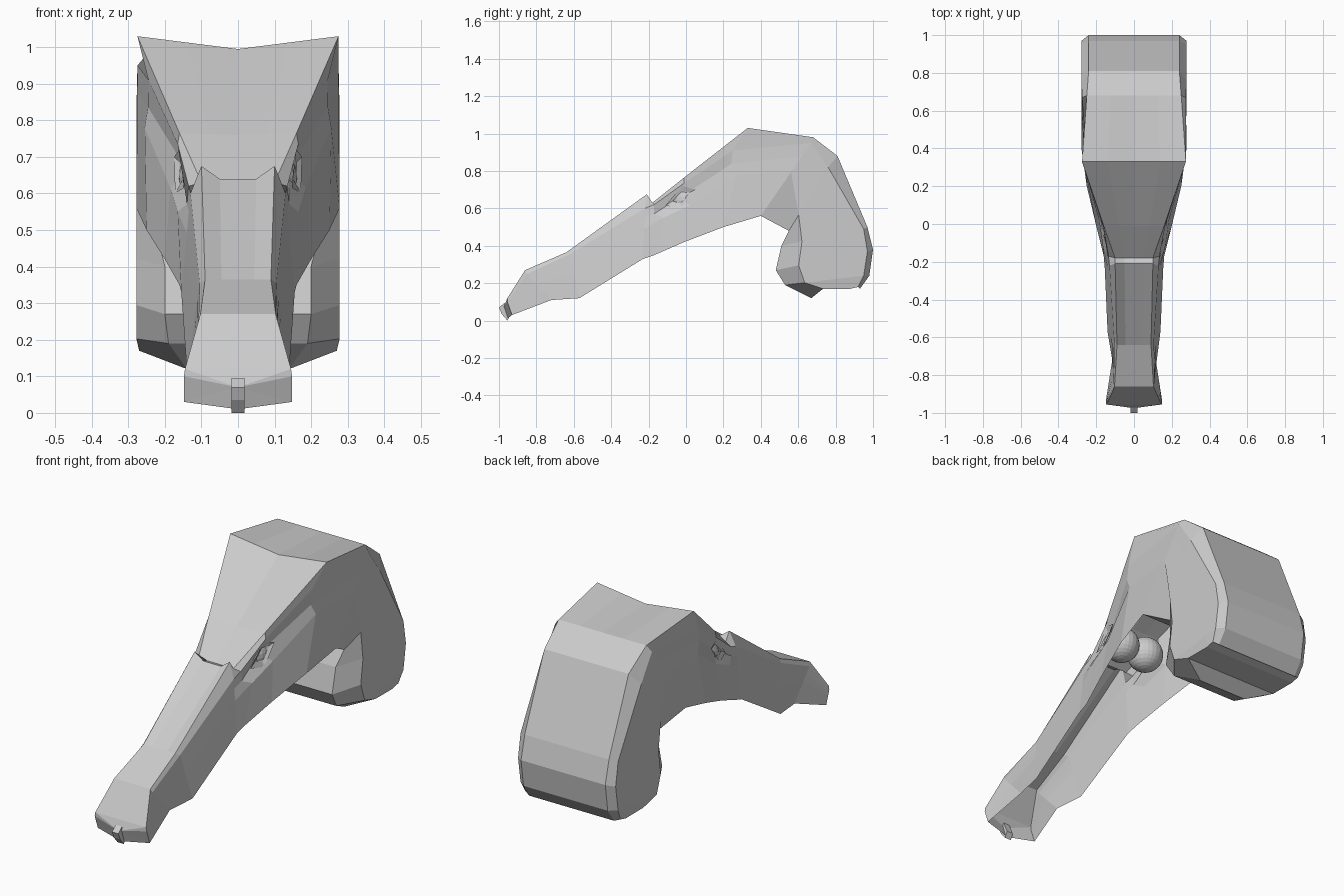
import bpy
import bmesh
from mathutils import Vector

cube = bpy.data.objects.get("Cube")
if cube:
    bpy.data.objects.remove(cube, do_unlink=True)


def make_material(name, colour):
    mat = bpy.data.materials.new(name)
    mat.use_nodes = True
    mat.diffuse_color = colour
    mat.node_tree.nodes["Principled BSDF"].inputs["Base Color"].default_value = colour
    return mat


GREY = make_material("plain grey", (0.6, 0.6, 0.6, 1))


def finish(bm, name):
    mesh = bpy.data.meshes.new(name)
    bm.to_mesh(mesh)
    bm.free()
    mesh.materials.append(GREY)
    obj = bpy.data.objects.new(name, mesh)
    bpy.context.collection.objects.link(obj)
    return obj


# Stations from muzzle to curled neck end.
# Each holds (half width, y, z) of the crest edge, the eave below it and the lower rim.
muzzle = [
    ((.145, -.955, .12), (.148, -.955, .10), (.148, -.93, .03)),
    ((.103, -.86, .27), (.108, -.85, .25), (.115, -.72, .11)),
    ((.09, -.64, .365), (.105, -.62, .355), (.14, -.57, .12)),
]
brow = [
    ((.10, -.21, .675), (.13, -.22, .60), (.155, -.23, .33)),
    ((.10, -.18, .63), (.135, -.17, .62), (.16, -.17, .35)),
    ((.16, -.01, .765), (.165, -.01, .735), (.20, -.01, .42)),
    ((.275, .33, 1.03), (.245, .25, .91), (.25, .2, .5)),
]
neck = [
    ((.25, .68, .98), (.275, .67, .95), (.278, .4, .56)),
    ((.24, .81, .88), (.278, .76, .82), (.22, .55, .48)),
    ((.24, .97, .5), (.278, .95, .49), (.2, .51, .4)),
    ((.24, 1, .38), (.278, .97, .37), (.2, .48, .27)),
    ((.24, .98, .24), (.278, .95, .24), (.19, .53, .19)),
    ((.24, .93, .17), (.27, .92, .18), (.14, .67, .12)),
]
stations = muzzle + brow + neck
nasal_end, eye, crown = 3, 5, 6
closed_from = 7
centre_dip = {nasal_end: .035, eye: .005, crown: .035}

# Hollow head shell: open along the jaw, closed around the curled neck
bm = bmesh.new()
rings = []
for i, (crest, eave, rim) in enumerate(stations):
    crest, eave, rim = Vector(crest), Vector(eave), Vector(rim)
    centre = Vector((0, crest.y, crest.z - centre_dip.get(i, 0)))
    inner = centre.lerp(crest, .5)
    socket = eave.lerp(rim, .18)
    cheek = eave.lerp(rim, .4)
    if i == nasal_end:
        inner.z = centre.z
    elif i == eye:
        socket = Vector((.138, -.03, .66))
        cheek = Vector((.185, .02, .615))
    elif i == eye - 1:
        cheek = Vector((.165, -.12, .55))
    elif i == crown:
        cheek = Vector((.255, .27, .78))
    elif i > closed_from:
        cheek = eave.lerp(rim, .75)
        cheek.x = eave.x
        cheek.z = max(cheek.z, .17)
        socket.x = eave.x
    half = [inner, crest, eave, socket, cheek, rim]
    ring = [Vector((-p.x, p.y, p.z)) for p in reversed(half)] + [centre] + half
    rings.append([bm.verts.new(p) for p in ring])

for i, (a, b) in enumerate(zip(rings, rings[1:])):
    for j in range(len(a) - 1):
        bm.faces.new((a[j], a[j + 1], b[j + 1], b[j]))
    if i >= closed_from:
        bm.faces.new((a[-1], a[0], b[0], b[-1]))

# Underside of the curl, panelled straight across
end = rings[-1]
for j in range(len(end) // 2):
    corners = [end[j], end[j + 1], end[-2 - j], end[-1 - j]]
    bm.faces.new(list(dict.fromkeys(corners)))

# Blunt muzzle front drawn to a shallow point
tip = bm.verts.new((0, -.975, .07))
chin = bm.verts.new((0, -.955, .01))
first = rings[0]
for a, b in zip(first, first[1:]):
    bm.faces.new((b, a, tip))
bm.faces.new((first[0], chin, tip))
bm.faces.new((chin, first[-1], tip))
bmesh.ops.recalc_face_normals(bm, faces=bm.faces)
finish(bm, "head_shell")

# Small nose pad
bm = bmesh.new()
profile = [(-.97, .095), (-1, .07), (-.985, .035), (-.955, 0), (-.94, .03)]
sides = [[bm.verts.new((x, y, z)) for y, z in profile] for x in (-.018, .018)]
for j in range(len(profile)):
    k = (j + 1) % len(profile)
    bm.faces.new((sides[0][j], sides[0][k], sides[1][k], sides[1][j]))
for side in sides:
    bm.faces.new(side)
bmesh.ops.recalc_face_normals(bm, faces=bm.faces)
finish(bm, "nose_pad")

# Eyeballs set in the sockets, and slanted lids around each
for side, x in (("left", 1), ("right", -1)):
    bm = bmesh.new()
    bmesh.ops.create_uvsphere(bm, u_segments=24, v_segments=14, radius=.088)
    finish(bm, side + "_eyeball").location = (x * .075, -.005, .643)

    bm = bmesh.new()
    outer = [(.148, -.11, .615), (.16, -.02, .72), (.175, .05, .70), (.172, -.03, .60)]
    inner = [(.15, -.07, .64), (.152, -.02, .695), (.16, .02, .685), (.16, -.03, .625)]
    loops = [[bm.verts.new((x * p[0], p[1], p[2])) for p in loop] for loop in (outer, inner)]
    for j in range(len(outer)):
        k = (j + 1) % len(outer)
        bm.faces.new((loops[0][j], loops[0][k], loops[1][k], loops[1][j]))
    bmesh.ops.recalc_face_normals(bm, faces=bm.faces)
    finish(bm, side + "_eyelids")
